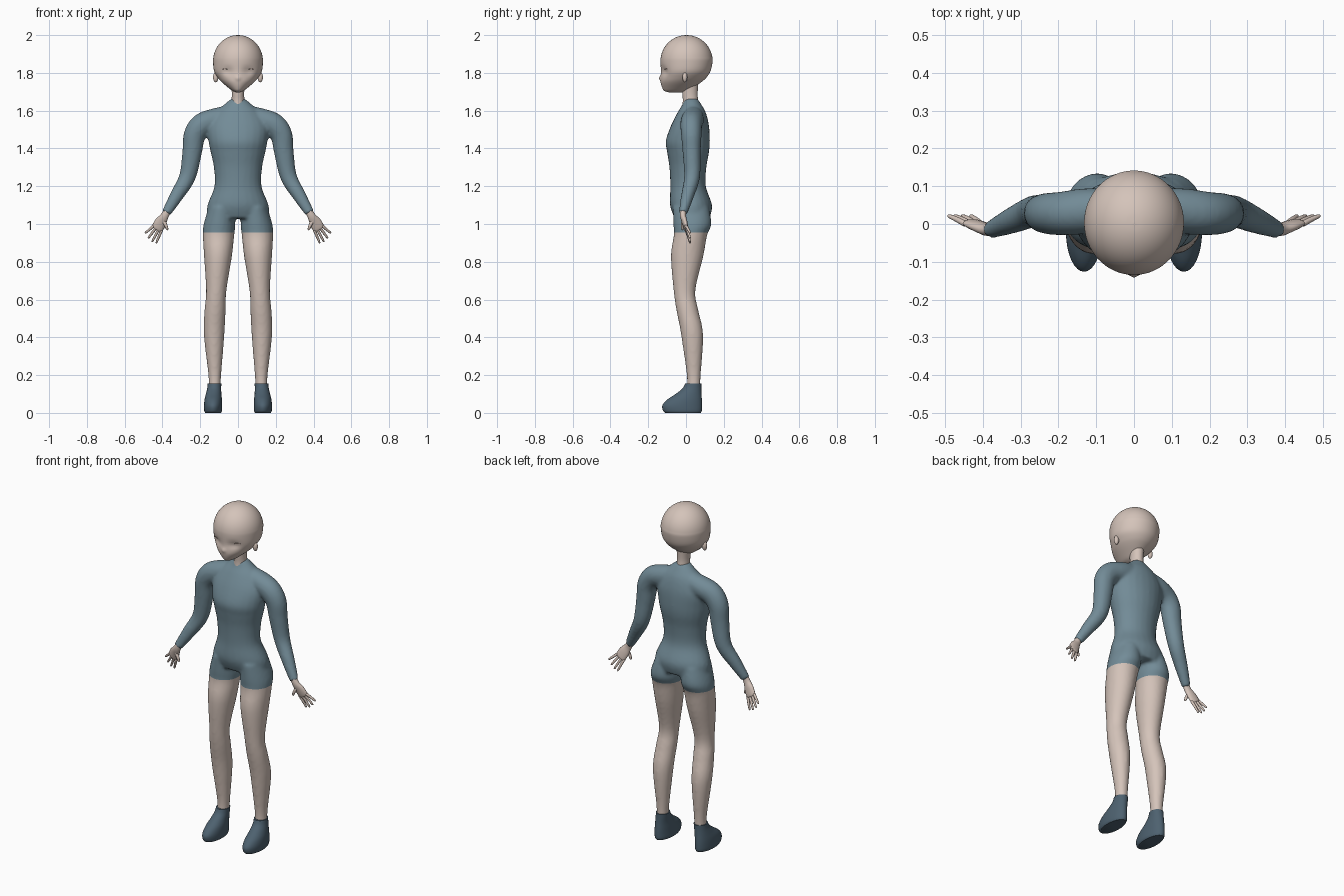
import bpy, bmesh, math
from mathutils import Vector
from mathutils.bvhtree import BVHTree

cube = bpy.data.objects.get("Cube")
if cube:
    bpy.data.objects.remove(cube, do_unlink=True)


def material(name, rgb):
    m = bpy.data.materials.new(name)
    m.use_nodes = True
    col = (*rgb, 1)
    m.diffuse_color = col
    bsdf = next(n for n in m.node_tree.nodes if n.type == 'BSDF_PRINCIPLED')
    bsdf.inputs["Base Color"].default_value = col
    bsdf.inputs["Roughness"].default_value = 0.7
    return m


SKIN = material("skin", (0.66, 0.55, 0.49))
SUIT = material("suit_blue", (0.17, 0.26, 0.31))
SHOE = material("shoe_blue", (0.075, 0.12, 0.16))
LASH = material("eyelid_brown", (0.3, 0.22, 0.19))


def spline(pts, steps=5):
    """Catmull-Rom resampling of rings of any width."""
    out = []
    for i in range(len(pts) - 1):
        p0, p1 = pts[max(i - 1, 0)], pts[i]
        p2, p3 = pts[i + 1], pts[min(i + 2, len(pts) - 1)]
        for k in range(steps):
            t = k / steps
            out.append([0.5 * (2 * b + (c - a) * t + (2 * a - 5 * b + 4 * c - d) * t * t
                               + (3 * b - a - 3 * c + d) * t ** 3)
                        for a, b, c, d in zip(p0, p1, p2, p3)])
    return out + [list(pts[-1])]


def tube(bm, pts, side=1, flat=False, sides=24, steps=5):
    """Loft rings of (x, y, z, radius across, radius front to back)."""
    rings = spline(pts, steps)
    centres = [Vector((r[0] * side, r[1], r[2])) for r in rings]
    loops = []
    for i, r in enumerate(rings):
        a, b = Vector((1, 0, 0)), Vector((0, 1, 0))
        if not flat:
            t = (centres[min(i + 1, len(rings) - 1)] - centres[max(i - 1, 0)]).normalized()
            b = (b - t * b.dot(t)).normalized()
            a = b.cross(t)
        ra, rb = max(r[3], 0.001), max(r[4], 0.001)
        loops.append([bm.verts.new(centres[i] + a * ra * math.cos(u) + b * rb * math.sin(u))
                      for u in (math.tau * k / sides for k in range(sides))])
    for lo, hi in zip(loops, loops[1:]):
        for k in range(sides):
            n = (k + 1) % sides
            bm.faces.new((lo[k], lo[n], hi[n], hi[k]))
    bm.faces.new(loops[0])
    bm.faces.new(loops[-1])


def stack(bm, rows, side=1, **kw):
    """Loft level rings of (z, x centre, half width, front y, back y)."""
    tube(bm, [(x, (f + b) / 2, z, w, (b - f) / 2) for z, x, w, f, b in rows],
         side, flat=True, **kw)


def make(name, bm, *mats):
    bmesh.ops.recalc_face_normals(bm, faces=bm.faces)
    me = bpy.data.meshes.new(name)
    bm.to_mesh(me)
    bm.free()
    for m in mats:
        me.materials.append(m)
    me.shade_smooth()
    ob = bpy.data.objects.new(name, me)
    bpy.context.collection.objects.link(ob)
    return ob


def sharpen(ob):
    bpy.ops.object.select_all(action='DESELECT')
    bpy.context.view_layer.objects.active = ob
    ob.select_set(True)
    bpy.ops.object.shade_smooth_by_angle(angle=math.radians(50))


# Torso, arms and legs, fused into one skin
bm = bmesh.new()
stack(bm, [(1.03, 0, 0.165, -0.06, 0.125), (1.1, 0, 0.162, -0.085, 0.138),
           (1.2, 0, 0.125, -0.083, 0.105), (1.3, 0, 0.128, -0.088, 0.108),
           (1.38, 0, 0.145, -0.1, 0.122), (1.44, 0, 0.156, -0.107, 0.126),
           (1.52, 0, 0.16, -0.08, 0.122), (1.59, 0, 0.12, -0.045, 0.105),
           (1.635, 0, 0.07, -0.018, 0.08), (1.665, 0, 0.034, -0.008, 0.06)])
for s in (1, -1):
    tube(bm, [(0.04, 0.04, 1.575, 0.055, 0.05), (0.12, 0.035, 1.553, 0.06, 0.06),
              (0.19, 0.028, 1.525, 0.062, 0.058), (0.23, 0.028, 1.47, 0.058, 0.054),
              (0.243, 0.03, 1.38, 0.052, 0.048), (0.268, 0.032, 1.25, 0.044, 0.042),
              (0.325, 0.008, 1.15, 0.036, 0.034), (0.38, -0.016, 1.058, 0.025, 0.023)], s)
    stack(bm, [(1.09, 0.088, 0.065, -0.07, 0.12), (1.0, 0.098, 0.084, -0.067, 0.135),
               (0.94, 0.103, 0.083, -0.065, 0.112), (0.83, 0.106, 0.074, -0.08, 0.092),
               (0.65, 0.115, 0.054, -0.066, 0.05), (0.55, 0.121, 0.056, -0.052, 0.064),
               (0.45, 0.126, 0.056, -0.032, 0.087), (0.36, 0.126, 0.05, -0.018, 0.09),
               (0.2, 0.123, 0.034, 0.004, 0.078), (0.12, 0.124, 0.032, 0.004, 0.076)], s)
body = make("body", bm, SUIT, SKIN)
remesh = body.modifiers.new("fuse", 'REMESH')
remesh.mode = 'VOXEL'
remesh.voxel_size = 0.009
soft = body.modifiers.new("soften", 'SMOOTH')
soft.iterations = 6
fused = bpy.data.meshes.new_from_object(
    body.evaluated_get(bpy.context.evaluated_depsgraph_get()))
body.modifiers.clear()

# Straight suit hem across the thighs
bm = bmesh.new()
bm.from_mesh(fused)
HEM = 0.955
bmesh.ops.bisect_plane(bm, geom=bm.verts[:] + bm.edges[:] + bm.faces[:],
                       plane_co=(0, 0, HEM), plane_no=(0, 0, 1))
for f in bm.faces:
    f.material_index = int(f.calc_center_median().z < HEM)
bm.to_mesh(body.data)
bm.free()
body.data.shade_smooth()

# Neck
bm = bmesh.new()
stack(bm, [(1.57, 0, 0.036, -0.024, 0.072), (1.65, 0, 0.034, -0.017, 0.064),
           (1.7, 0, 0.033, -0.02, 0.062), (1.79, 0, 0.04, -0.02, 0.07)])
make("neck", bm, SKIN)

# Head: round skull narrowing to a small chin
bm = bmesh.new()
MID, R = 1.862, 0.138
skull = [(MID + R * math.cos(u), 0, 0.132 * math.sin(u), 0.003 - R * math.sin(u),
          0.003 + R * math.sin(u)) for u in (math.radians(10 * k) for k in range(10))]
stack(bm, skull + [(1.81, 0, 0.127, -0.133, 0.13), (1.775, 0, 0.107, -0.134, 0.108),
                   (1.75, 0, 0.085, -0.134, 0.08), (1.722, 0, 0.052, -0.126, 0.04),
                   (1.704, 0, 0.028, -0.114, 0.01), (1.696, 0, 0.008, -0.085, -0.02)],
      sides=64, steps=4)
# Eye hollows and a small nose
for v in bm.verts:
    if v.co.y < -0.02:
        x, z = abs(v.co.x), v.co.z
        v.co.y += 0.012 * math.exp(-((x - 0.055) / 0.03) ** 2 - ((z - 1.807) / 0.022) ** 2)
        v.co.y -= 0.009 * math.exp(-(x / 0.011) ** 2 - ((z - 1.772) / 0.012) ** 2)
face = BVHTree.FromBMesh(bm)
make("head", bm, SKIN)

# Fine closed eyelid lines laid on the face
bm = bmesh.new()
for s in (1, -1):
    path = []
    for k in range(5):
        x, z = 0.055 + 0.0075 * k, 1.818 + 0.004 * math.sin(math.pi * k / 4)
        hit = face.ray_cast(Vector((x, -1, z)), Vector((0, 1, 0)))[0]
        path.append((x, hit.y, z, 0.0015, 0.0015))
    tube(bm, path, s, sides=6, steps=2)
make("eyelids", bm, LASH)

for s, label in ((1, "left"), (-1, "right")):
    # Ear
    bm = bmesh.new()
    bmesh.ops.create_uvsphere(bm, u_segments=16, v_segments=10, radius=1)
    for v in bm.verts:
        v.co = Vector((s * 0.118 + v.co.x * 0.014, -0.006 + v.co.y * 0.013,
                       1.777 + v.co.z * 0.027))
    make(label + "_ear", bm, SKIN)

    # Hand: palm, four fingers and a thumb
    bm = bmesh.new()
    tube(bm, [(0.372, -0.015, 1.075, 0.019, 0.017), (0.39, -0.015, 1.04, 0.022, 0.016),
              (0.41, -0.006, 1.008, 0.031, 0.014), (0.427, 0.002, 0.977, 0.031, 0.011),
              (0.431, 0.004, 0.97, 0.024, 0.006)], s, sides=16)
    for k, (tx, tz) in enumerate([(0.433, 0.9), (0.455, 0.906), (0.475, 0.925), (0.491, 0.951)]):
        kx, kz = 0.404 + 0.014 * k, 0.968 + 0.0075 * k
        mx, mz = (kx + tx) / 2, (kz + tz) / 2
        tube(bm, [(kx, 0, kz, 0.008, 0.008), (mx, 0.012, mz, 0.007, 0.007),
                  (tx - 0.002, 0.021, tz + 0.003, 0.005, 0.005), (tx, 0.023, tz, 0.001, 0.001)],
             s, sides=10, steps=3)
    tube(bm, [(0.398, -0.012, 1.022, 0.011, 0.01), (0.383, -0.018, 0.995, 0.009, 0.009),
              (0.374, -0.018, 0.972, 0.006, 0.006), (0.372, -0.018, 0.967, 0.001, 0.001)],
         s, sides=10, steps=3)
    make(label + "_hand", bm, SKIN)

    # Shoe
    bm = bmesh.new()
    stack(bm, [(0, 0.132, 0.042, -0.11, 0.078), (0.012, 0.132, 0.047, -0.122, 0.084),
               (0.04, 0.132, 0.048, -0.125, 0.085), (0.07, 0.131, 0.046, -0.1, 0.084),
               (0.1, 0.129, 0.041, -0.055, 0.082), (0.13, 0.126, 0.037, -0.018, 0.081),
               (0.156, 0.124, 0.036, -0.004, 0.081)], s, sides=32)
    sharpen(make(label + "_shoe", bm, SHOE))
